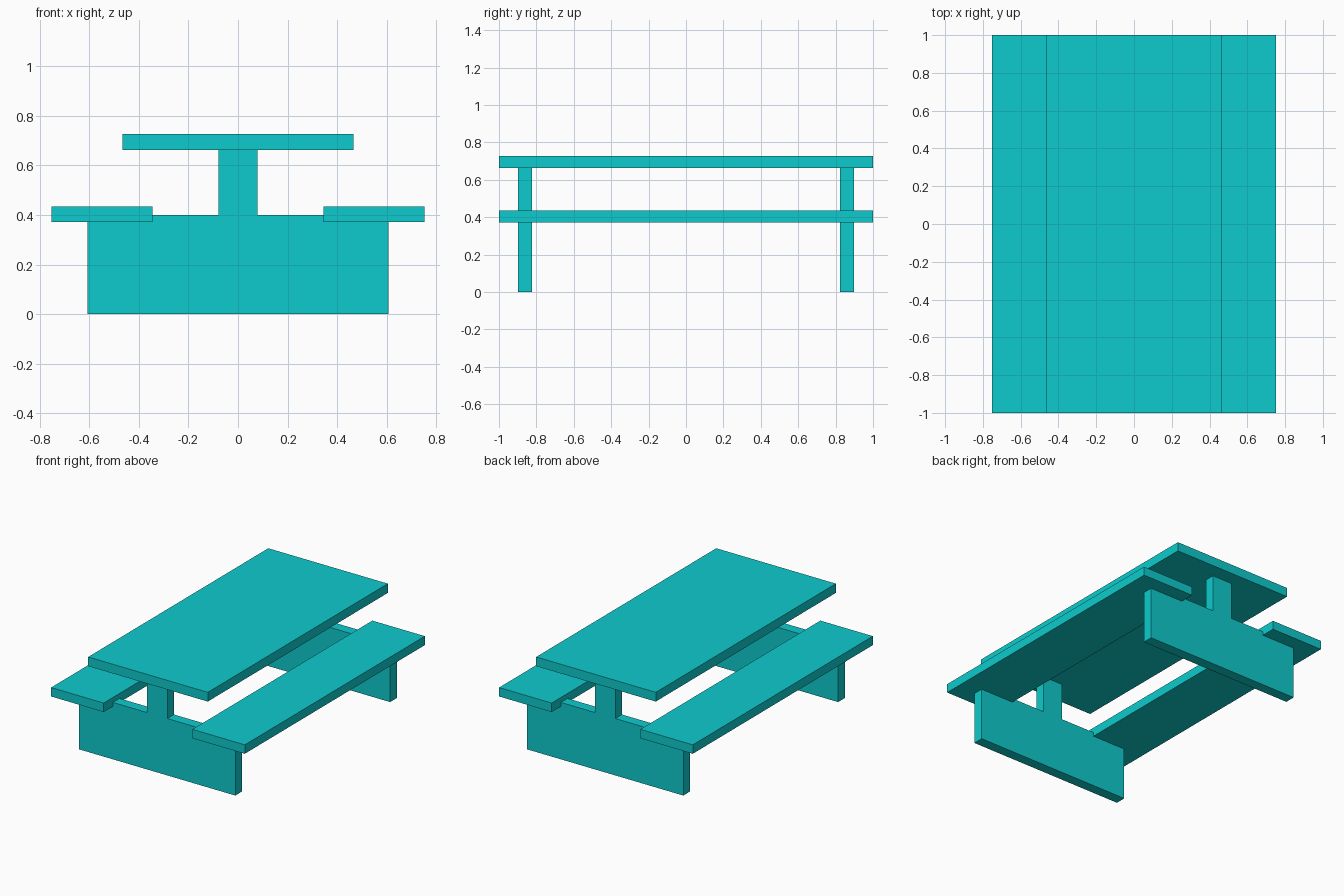
import bpy
import bmesh
from mathutils import Vector

cube = bpy.data.objects.get("Cube")
if cube:
    bpy.data.objects.remove(cube, do_unlink=True)

# Single painted finish
paint = bpy.data.materials.new("turquoise_paint")
paint.use_nodes = True
colour = (0.0044, 0.597, 0.61, 1.0)
paint.diffuse_color = colour
bsdf = next(n for n in paint.node_tree.nodes if n.type == 'BSDF_PRINCIPLED')
bsdf.inputs["Base Color"].default_value = colour


def extrude_profile(name, profile, y0, y1):
    """Extrude an x-z outline along y into a flat-faced solid."""
    bm = bmesh.new()
    face = bm.faces.new([bm.verts.new((x, y0, z)) for x, z in profile])
    result = bmesh.ops.extrude_face_region(bm, geom=[face])
    moved = [g for g in result["geom"] if isinstance(g, bmesh.types.BMVert)]
    bmesh.ops.translate(bm, verts=moved, vec=Vector((0, y1 - y0, 0)))
    bmesh.ops.recalc_face_normals(bm, faces=bm.faces[:])
    mesh = bpy.data.meshes.new(name)
    bm.to_mesh(mesh)
    bm.free()
    mesh.materials.append(paint)
    obj = bpy.data.objects.new(name, mesh)
    bpy.context.scene.collection.objects.link(obj)
    return obj


def plank(name, x0, x1, z0, z1):
    """Full-length board."""
    return extrude_profile(name, [(x0, z0), (x1, z0), (x1, z1), (x0, z1)], -1, 1)


# Table top and the two benches
plank("table_top", -0.465, 0.465, 0.662, 0.727)
plank("left_bench", 0.345, 0.753, 0.372, 0.435)
plank("right_bench", -0.753, -0.345, 0.372, 0.435)

# End supports: wide panel with a central post, notched under the benches
half = [(0.607, 0), (0.607, 0.372), (0.345, 0.372), (0.345, 0.4),
        (0.079, 0.4), (0.079, 0.662)]
outline = half + [(-x, z) for x, z in reversed(half)]
extrude_profile("front_support", outline, -0.897, -0.823)
extrude_profile("back_support", outline, 0.823, 0.897)
